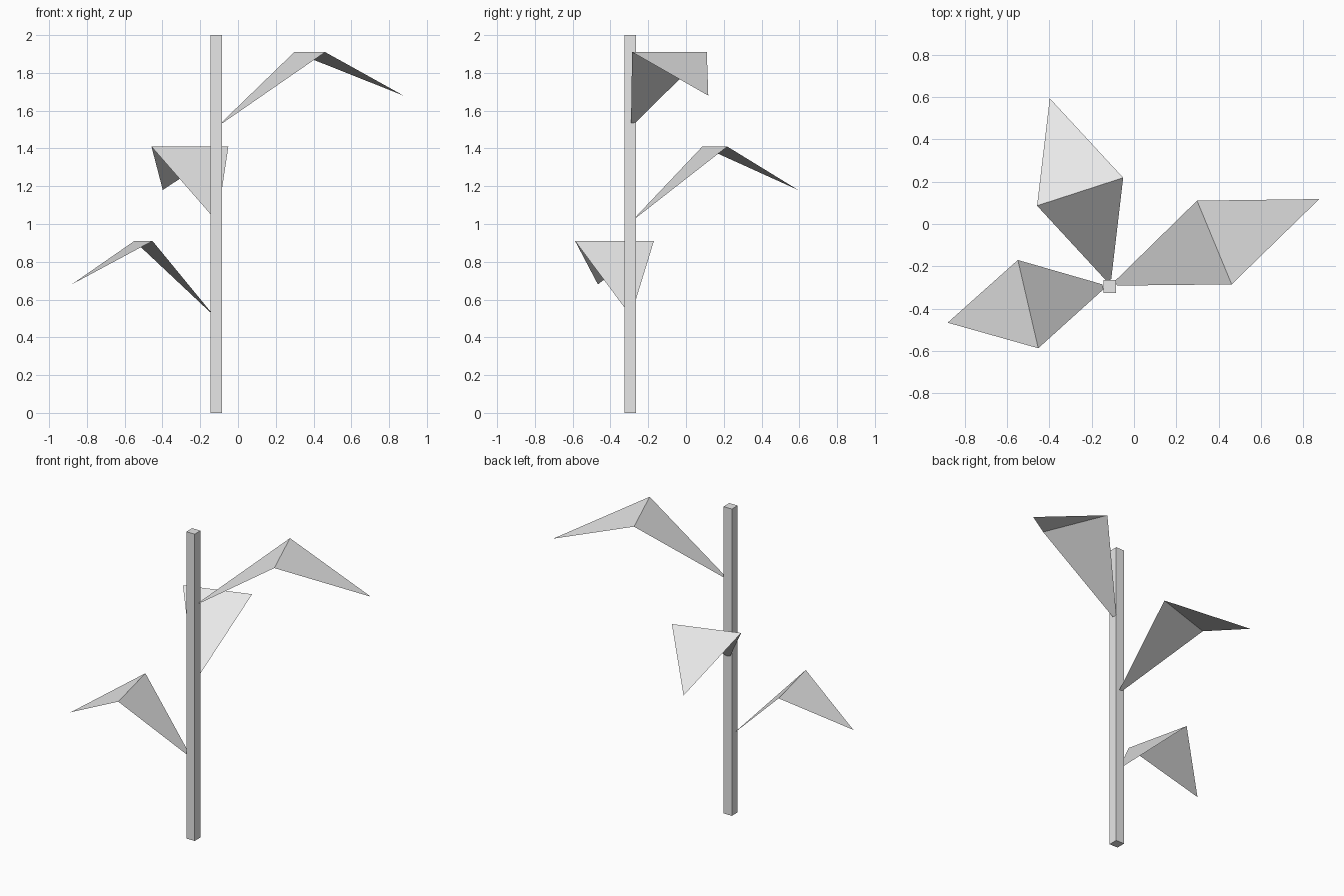
import bpy
import bmesh
from math import radians
from mathutils import Matrix, Vector

cube = bpy.data.objects.get("Cube")
if cube:
    bpy.data.objects.remove(cube, do_unlink=True)

# Single plain grey
grey = bpy.data.materials.new("light_grey")
grey.use_nodes = True
colour = (0.8, 0.8, 0.8, 1.0)
grey.diffuse_color = colour
grey.node_tree.nodes["Principled BSDF"].inputs["Base Color"].default_value = colour


def finish(name, bm):
    mesh = bpy.data.meshes.new(name)
    bm.to_mesh(mesh)
    bm.free()
    mesh.materials.append(grey)
    obj = bpy.data.objects.new(name, mesh)
    bpy.context.collection.objects.link(obj)
    return obj


# Square stem
STEM = Vector((-0.115, -0.295, 1.0))
bm = bmesh.new()
bmesh.ops.create_cube(bm, size=1.0)
bmesh.ops.transform(bm, verts=bm.verts,
                    matrix=Matrix.Translation(STEM) @ Matrix.Diagonal((0.06, 0.06, 2.0, 1.0)))
finish("stem", bm)


def leaf(name, base, angle, reach, droop):
    """Folded sheet: narrow root rising to a wide crease, then a falling tip."""
    bm = bmesh.new()
    root_r, root_l, wide_r, wide_l, tip = [bm.verts.new(p) for p in (
        (0, -0.012, 0), (0, 0.012, 0),
        (reach, -0.214, 0.375), (reach, 0.214, 0.375),
        (reach + droop, 0, 0.145))]
    bm.faces.new((root_r, wide_r, wide_l, root_l))
    bm.faces.new((wide_r, tip, wide_l))
    turn = Matrix.Rotation(radians(angle), 4, 'Z')
    bmesh.ops.transform(bm, verts=bm.verts, matrix=Matrix.Translation(base) @ turn)
    finish(name, bm)


# Leaves spiral up the stem, growing longer
leaf("lower_leaf", (-0.147, -0.297, 0.535), 193, 0.363, 0.39)
leaf("middle_leaf", (-0.119, -0.265, 1.035), 108, 0.439, 0.464)
leaf("upper_leaf", (-0.085, -0.28, 1.535), 22.5, 0.503, 0.537)
